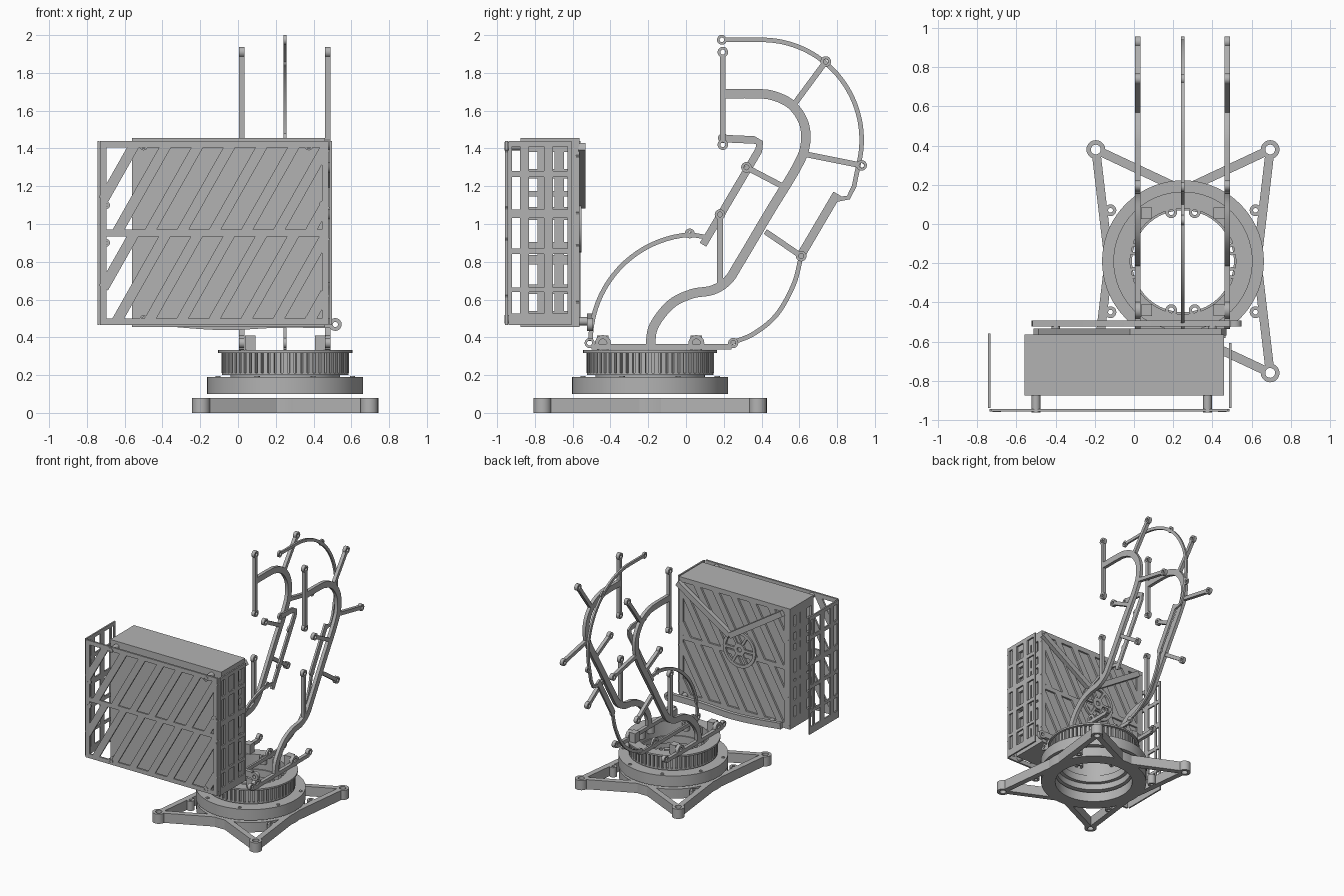
import bpy, bmesh, math
from mathutils import Vector

cube = bpy.data.objects.get("Cube")
if cube:
    bpy.data.objects.remove(cube, do_unlink=True)

grey = bpy.data.materials.new("Machined grey")
grey.use_nodes = True
tone = (0.45, 0.45, 0.45, 1)
grey.diffuse_color = tone
grey.node_tree.nodes["Principled BSDF"].inputs["Base Color"].default_value = tone

# Each plane maps (a, b, depth) to world space
PLANES = {
    "xy": lambda a, b, t: (a, b, t),
    "xz": lambda a, b, t: (a, t, b),
    "yz": lambda a, b, t: (t, a, b),
}


def finish(name, bm):
    bmesh.ops.recalc_face_normals(bm, faces=bm.faces)
    mesh = bpy.data.meshes.new(name)
    bm.to_mesh(mesh)
    bm.free()
    mesh.materials.append(grey)
    mesh.shade_smooth()
    mesh.set_sharp_from_angle(angle=math.radians(32))
    obj = bpy.data.objects.new(name, mesh)
    bpy.context.collection.objects.link(obj)
    return obj


def strip(bm, plane, pts, width, t0, t1, closed=False):
    """Flat bar of constant width following a path, extruded from t0 to t1."""
    to3d, n = PLANES[plane], len(pts)
    pts = [Vector(p) for p in pts]
    rows = []
    for i, p in enumerate(pts):
        before = pts[i - 1] if closed or i else p
        after = pts[(i + 1) % n] if closed or i < n - 1 else p
        d = (after - before).normalized()
        side = Vector((-d.y, d.x)) * width / 2
        l, r = p + side, p - side
        rows.append([bm.verts.new(to3d(q.x, q.y, t))
                     for q, t in ((l, t0), (r, t0), (r, t1), (l, t1))])
    for i in range(n if closed else n - 1):
        a, b = rows[i], rows[(i + 1) % n]
        for k in range(4):
            m = (k + 1) % 4
            bm.faces.new((a[k], a[m], b[m], b[k]))
    if not closed:
        bm.faces.new(rows[0])
        bm.faces.new(rows[-1])


def arc(c, r, a0, a1, n=20):
    angles = [math.radians(a0 + (a1 - a0) * i / n) for i in range(n + 1)]
    return [(c[0] + r * math.cos(a), c[1] + r * math.sin(a)) for a in angles]


def ring(bm, plane, c, outer, inner, t0, t1, n=20):
    path = arc(c, (outer + inner) / 2, 0, 360, n)[:-1]
    strip(bm, plane, path, outer - inner, t0, t1, True)


def box(bm, lo, hi):
    mid = (lo[1] + hi[1]) / 2
    strip(bm, "xy", [(lo[0], mid), (hi[0], mid)], hi[1] - lo[1], lo[2], hi[2])


def spline(pts, steps=6):
    """Smooth path through the points."""
    p = [Vector(q) for q in pts]
    p = [2 * p[0] - p[1]] + p + [2 * p[-1] - p[-2]]
    out = []
    for a, b, c, d in zip(p, p[1:], p[2:], p[3:]):
        for i in range(steps):
            t = i / steps
            out.append(0.5 * (2 * b + (c - a) * t + (2 * a - 5 * b + 4 * c - d) * t * t
                              + (3 * b - a - 3 * c + d) * t ** 3))
    return out + [p[-2]]


def grid(bm, x0, x1, ys, zs, y_lim, z_lim):
    """Windowed side sheet made from upright and level rails (position, width)."""
    for y, w in ys:
        strip(bm, "yz", [(y, z_lim[0]), (y, z_lim[1])], w, x0, x1)
    for z, w in zs:
        strip(bm, "yz", [(y_lim[0], z), (y_lim[1], z)], w, x0, x1)


def grille(bm, x0, x1, z0, z1, y0, y1):
    """Sheet with two rows of slanted slots."""
    zm, rail, slope = (z0 + z1) / 2, 0.035, 0.566
    for z in (z0 + rail / 2, zm, z1 - rail / 2):
        strip(bm, "xz", [(x0, z), (x1, z)], rail, y0, y1)
    for x in (x0 + rail / 2, x1 - rail / 2):
        strip(bm, "xz", [(x, z0), (x, z1)], rail, y0, y1)
    xa, xb = x0 + rail / 2, x1 - rail / 2
    for lo, hi in ((z0 + 0.02, zm), (zm, z1 - 0.02)):
        mid = (lo + hi) / 2
        for k in range(-1, 9):
            x = -0.68 + 0.17 * k
            a = max(lo, mid + (xa - x) / slope)
            b = min(hi, mid + (xb - x) / slope)
            if b - a > 0.03:
                strip(bm, "xz", [(x + (z - mid) * slope, z) for z in (a, b)], 0.055, y0, y1)


CX, CY = 0.25, -0.19
C = (CX, CY)

# Star-shaped base plate
bm = bmesh.new()
ring(bm, "xy", C, 0.41, 0.3, 0, 0.08, 64)
for sx in (-1, 1):
    for sy in (-1, 1):
        hub = (CX + 0.445 * sx, CY + 0.57 * sy)
        ring(bm, "xy", hub, 0.048, 0.025, 0, 0.08)
        ring(bm, "xy", (CX + 0.37 * sx, CY + 0.26 * sy), 0.03, 0.012, 0, 0.08)
        for end in ((0.05, 0.385), (0.385, 0.06)):
            e = Vector((CX + end[0] * sx, CY + end[1] * sy))
            h = Vector(hub)
            strip(bm, "xy", [h + (e - h).normalized() * 0.035, e], 0.045, 0, 0.08)
finish("base_plate", bm)

# Turntable bearing and toothed ring
bm = bmesh.new()
ring(bm, "xy", C, 0.413, 0.29, 0.1, 0.19, 72)
ring(bm, "xy", C, 0.29, 0.26, 0.15, 0.21, 64)
for k in range(8):
    a = math.radians(22.5 + 45 * k)
    ring(bm, "xy", (CX + 0.385 * math.cos(a), CY + 0.385 * math.sin(a)), 0.014, 0.004, 0.19, 0.195, 12)
finish("bearing_ring", bm)

bm = bmesh.new()
ring(bm, "xy", C, 0.315, 0.27, 0.2, 0.33, 64)
ring(bm, "xy", C, 0.355, 0.27, 0.318, 0.332, 64)
ring(bm, "xy", C, 0.335, 0.28, 0.2, 0.212, 64)
for k in range(60):
    d = Vector((math.cos(k * math.tau / 60), math.sin(k * math.tau / 60)))
    strip(bm, "xy", [Vector(C) + d * r for r in (0.31, 0.337)], 0.022, 0.21, 0.32)
finish("toothed_ring", bm)

# Inward mounting lugs and rib clamps
bm = bmesh.new()
for s in (-1, 1):
    for off in (-0.06, 0.06):
        for c in ((CX + off, CY + 0.25 * s), (CX + 0.25 * s, CY + off)):
            ring(bm, "xy", c, 0.03, 0.014, 0.27, 0.33)
    for y in (0.055, -0.44):
        x = CX + 0.185 * s
        box(bm, (x - 0.028, y - 0.03, 0.33), (x + 0.028, y + 0.03, 0.41))
finish("mounting_lugs", bm)

# Outer ribs: thick spine with spokes ending in eyelets
spine = spline([(-0.19, 0.35), (-0.17, 0.46), (-0.08, 0.575), (0.03, 0.63), (0.14, 0.65),
                (0.22, 0.70), (0.28, 0.79), (0.44, 1.06), (0.58, 1.29), (0.63, 1.41),
                (0.625, 1.53), (0.56, 1.63), (0.46, 1.68), (0.36, 1.69), (0.2, 1.69)])
spokes = [((0.57, 1.63), (0.74, 1.86)), ((0.63, 1.37), (0.93, 1.31)), ((0.42, 0.96), (0.61, 0.83)),
          ((0.18, 0.67), (0.18, 1.05)), ((0.53, 1.19), (0.32, 1.30)),
          ((0.195, 1.65), (0.195, 1.91)), ((0.195, 1.72), (0.195, 1.42))]


def base_bar(bm, t0, t1):
    strip(bm, "yz", [(-0.5, 0.35), (0.24, 0.35)], 0.03, t0, t1)
    for y, r in ((-0.51, 0.027), (-0.44, 0.042), (0.055, 0.042), (0.25, 0.027)):
        ring(bm, "yz", (y, 0.37), r, r * 0.5, t0, t1)


for name, x in (("right_rib", 0.02), ("left_rib", 0.475)):
    bm = bmesh.new()
    t0, t1 = x - 0.014, x + 0.014
    strip(bm, "yz", spine, 0.05, t0, t1)
    for a, b in spokes:
        a, b = Vector(a), Vector(b)
        strip(bm, "yz", [a, b - (b - a).normalized() * 0.02], 0.03, t0, t1)
        ring(bm, "yz", b, 0.028, 0.013, t0, t1)
    base_bar(bm, t0, t1)
    finish(name, bm)

# Centre rib: thin hoops and straight guides
bm = bmesh.new()
t0, t1 = 0.241, 0.257
hoop = [(0.21, 1.975)] + arc((0.4, 1.445), 0.53, 90, -15, 28)
hoop += [(0.89, 1.2), (0.86, 1.14), (0.8, 1.13)]
strip(bm, "yz", hoop, 0.024, t0, t1)
strip(bm, "yz", [(0.80, 1.16), (0.60, 0.82)], 0.045, t0, t1)
strip(bm, "yz", spline([(0.61, 0.83), (0.57, 0.68), (0.48, 0.52), (0.36, 0.42), (0.24, 0.37)]), 0.024, t0, t1)
strip(bm, "yz", arc((0.06, 0.38), 0.565, 180, 94), 0.024, t0, t1)
strip(bm, "yz", [(0.02, 0.945), (0.11, 0.93)], 0.024, t0, t1)
strip(bm, "yz", [(0.2, 1.452), (0.36, 1.445), (0.39, 1.43), (0.385, 1.39), (0.09, 0.89)], 0.04, t0, t1)
for c in ((0.19, 1.975), (0.74, 1.86), (0.93, 1.31), (0.61, 0.83), (0.02, 0.95), (0.195, 1.455),
          (0.18, 1.05), (0.32, 1.30)):
    ring(bm, "yz", c, 0.026, 0.012, t0, t1)
base_bar(bm, t0, t1)
finish("centre_rib", bm)

# Equipment case: closed top, bottom, front and back, vented ends
bm = bmesh.new()
X0, X1, Y0, Y1, Z0, Z1 = -0.56, 0.46, -0.875, -0.58, 0.455, 1.455
box(bm, (X0, Y0, Z1 - 0.03), (X1, Y1 + 0.015, Z1))
box(bm, (X0, Y0, Z0), (X1, Y1 + 0.015, Z0 + 0.03))
box(bm, (X0, Y0, Z0), (X1, Y0 + 0.02, Z1))
box(bm, (X0, Y1 - 0.02, Z0), (X1, Y1, Z1))
levels = [(0.5, 0.08), (0.655, 0.05), (0.81, 0.05), (0.88, 0.05), (1.055, 0.07), (1.16, 0.03),
          (1.265, 0.05), (1.41, 0.06)]
for x in (X0, X1 - 0.02):
    grid(bm, x, x + 0.02, [(-0.86, 0.03), (-0.745, 0.08), (-0.67, 0.05), (-0.592, 0.05)],
         levels, (Y0, Y1), (Z0, Z1))
finish("equipment_case", bm)

bm = bmesh.new()
grille(bm, X0 + 0.02, X1, 0.465, 1.45, Y1 - 0.002, Y1 + 0.015)
finish("case_back_grille", bm)

# Fan guard, brace and carrying bar behind the case
bm = bmesh.new()
hub = (-0.1, 1.0)
ring(bm, "xz", hub, 0.15, 0.125, -0.57, -0.553, 32)
ring(bm, "xz", hub, 0.05, 0.02, -0.57, -0.553)
for k in range(6):
    strip(bm, "xz", [arc(hub, r, 60 * k, 360, 1)[0] for r in (0.045, 0.13)], 0.02, -0.57, -0.555)
strip(bm, "xz", [(-0.5, 1.41), (-0.02, 1.1)], 0.045, -0.57, -0.533)
strip(bm, "xz", [(0.46, 1.41), (-0.02, 1.1)], 0.045, -0.57, -0.533)
finish("back_brace", bm)

bm = bmesh.new()
strip(bm, "xz", spline([(-0.52, 0.5), (-0.28, 0.475), (-0.05, 0.463), (0.2, 0.475), (0.49, 0.475)]), 0.05, -0.523, -0.493)
ring(bm, "xz", (0.515, 0.468), 0.034, 0.014, -0.523, -0.493)
for x in (-0.4, 0.4):
    ring(bm, "xz", (x, 0.485), 0.022, 0.008, -0.57, -0.52)
finish("carrying_bar", bm)

# Slotted front guard with bolt bosses
bm = bmesh.new()
grille(bm, -0.73, 0.48, 0.465, 1.44, -0.958, -0.943)
for x in (-0.5, 0.375):
    for z in (0.495, 1.412):
        ring(bm, "xz", (x, z), 0.022, 0.012, -0.962, -0.87)
for x in (-0.7, 0.45):
    for z in (0.9, 1.1):
        ring(bm, "xz", (x, z), 0.022, 0.01, -0.959, -0.943)
finish("front_guard", bm)

# Windowed side guards
side_levels = [(0.495, 0.06), (0.652, 0.025), (0.855, 0.03), (1.055, 0.045), (1.265, 0.03), (1.425, 0.03)]
for name, x, back in (("right_side_guard", -0.745, -0.558), ("left_side_guard", 0.485, -0.607)):
    bm = bmesh.new()
    uprights = [(-0.93, 0.02), (-0.855, 0.05), (-0.728, 0.05), (-0.617, 0.02), (back - 0.01, 0.02)]
    grid(bm, x, x + 0.012, uprights, side_levels, (-0.94, back), (0.465, 1.44))
    finish(name, bm)
